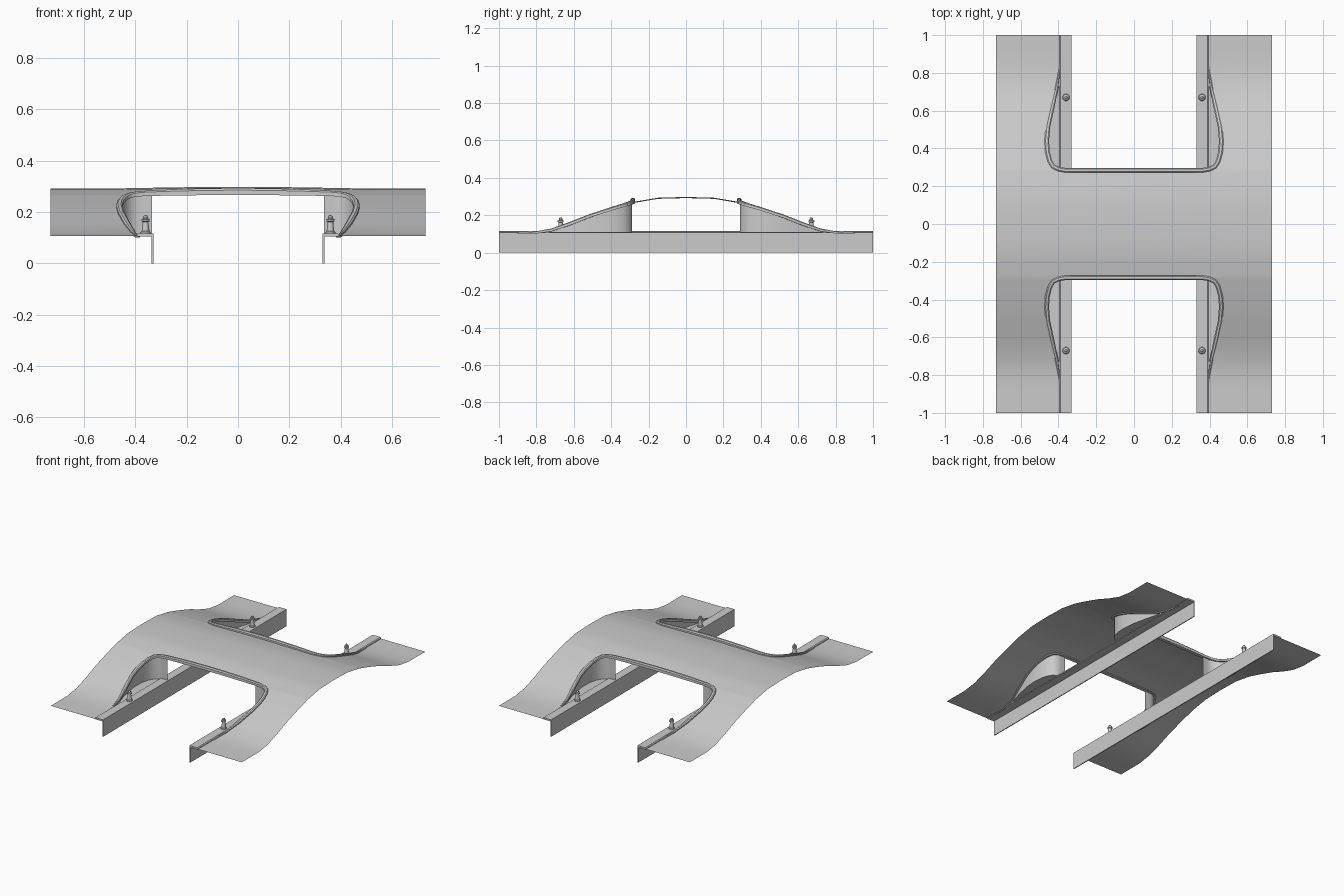
import bpy, math
from mathutils import Vector

if "Cube" in bpy.data.objects:
    bpy.data.objects.remove(bpy.data.objects["Cube"])

PROFILE = [(0, .292), (.15, .288), (.28, .266), (.4, .232), (.53, .19),
           (.64, .146), (.74, .115), (.8, .107), (1.01, .107)]
# plan of the cutout edge, from the cross panel round the corner to the end
EDGE = [(.36, .272), (.405, .28), (.437, .297), (.457, .33), (.470, .38), (.474, .44),
        (.467, .52), (.445, .62), (.418, .72), (.398, .82), (.385, .90)]


def height(x, y):
    y = abs(y)
    for (a, za), (b, zb) in zip(PROFILE, PROFILE[1:]):
        if a <= y <= b:
            z = za + (zb - za) * (y - a) / (b - a)
            break
    if y < .3:
        z += .006 * max(0, 1 - (x / .45) ** 2)
    return z


def make(name, verts, faces, angle=35):
    me = bpy.data.meshes.new(name)
    me.from_pydata([tuple(v) for v in verts], [], faces)
    me.validate()
    ob = bpy.data.objects.new(name, me)
    bpy.context.collection.objects.link(ob)
    bpy.ops.object.select_all(action='DESELECT')
    ob.select_set(True)
    bpy.context.view_layer.objects.active = ob
    bpy.ops.object.shade_smooth_by_angle(angle=math.radians(angle))
    return ob


def loft(name, rows, closed=False, caps=False, angle=35):
    n = len(rows[0])
    verts = [v for r in rows for v in r]
    faces = []
    for i in range(len(rows) - 1):
        for j in range(n if closed else n - 1):
            k = (j + 1) % n
            faces.append((i*n + j, i*n + k, (i+1)*n + k, (i+1)*n + j))
    if caps:
        faces += [tuple(range(n))[::-1], tuple((len(rows)-1)*n + j for j in range(n))]
    return make(name, verts, faces, angle)


# cross panel and four sloping side panels, joined into one smooth deck
verts, faces = [], []


def add_grid(rows, flip):
    base, n = len(verts), len(rows[0])
    for r in rows:
        verts.extend(r)
    for i in range(len(rows) - 1):
        for j in range(n - 1):
            a = base + i * n + j
            f = (a, a + 1, a + n + 1, a + n)
            faces.append(f[::-1] if flip else f)


xs = [-.73, -.6, -.48, -.36, -.24, -.12, 0, .12, .24, .36, .48, .6, .73]
ys = [-.272, -.21, -.15, -.08, 0, .08, .15, .21, .272]
add_grid([[(x, y, height(x, y)) for x in xs] for y in ys], False)
for sx in (-1, 1):
    for sy in (-1, 1):
        rows = []
        for xi, y in EDGE + [(.385, 1)]:
            if y == .272:
                cols = [.36, .48, .6, .73]
            else:
                cols = [xi + (.73 - xi) * t for t in (0, .33, .66, 1)]
            rows.append([(sx * x, sy * y, height(x, y)) for x in cols])
        add_grid(rows, sx * sy < 0)
make('deck_panel', verts, faces)

# raised lips, inner walls and well floors, front and back
for sy, label in ((-1, 'front'), (1, 'back')):
    mid = [(-.24, .272), (-.12, .272), (0, .272), (.12, .272), (.24, .272)]
    path = [(-x, y) for x, y in reversed(EDGE)] + mid + EDGE
    rows = []
    for i, (x, y) in enumerate(path):
        p, q = path[max(i - 1, 0)], path[min(i + 1, len(path) - 1)]
        d = Vector((q[0] - p[0], q[1] - p[1])).normalized()
        nrm = Vector((-d.y, d.x))       # points into the cutout
        s = min(1, max(.1, (.9 - y) / .25))
        w = .024 * s
        z = height(x, y)
        top = (.012 + .008 * max(0, 1 - (x / .4) ** 2)) * s
        sec = [(0, -.007), (0, top * .6), (w * .25, top), (w * .75, top), (w, top * .6), (w, -.007)]
        rows.append([(x + nrm.x * o, sy * (y + nrm.y * o), z + h) for o, h in sec])
    loft(label + '_lip', rows, closed=True, caps=True)
    for sx, side in ((-1, 'left'), (1, 'right')):
        wall, floor = [], []
        for x, y in [(.335, .288), (.37, .288)] + [(a - .012, b + .008) for a, b in EDGE[1:9]]:
            wall.append([(sx * x, sy * y, .108), (sx * x, sy * y, max(.11, height(x, y) - .003))])
            floor.append([(sx * min(x, .36), sy * y, .108), (sx * x, sy * y, .108)])
        loft(f'{label}_{side}_wall', wall)
        loft(f'{label}_{side}_floor', floor)

# angle rails
for sx, side in ((-1, 'left'), (1, 'right')):
    sec = [(.330, 0), (.330, .117), (.388, .117), (.394, .112), (.394, .105), (.336, .105), (.336, 0)]
    loft(side + '_rail', [[(sx * x, y, z) for x, z in sec] for y in (-1, 1)], closed=True, caps=True)

# studs, turned from a profile
STUD = [(.019, .115), (.019, .122), (.015, .126), (.011, .158), (.011, .162), (.016, .165),
        (.016, .172), (.009, .175), (.010, .181), (.006, .187), (.001, .188)]
for sx, side in ((-1, 'left'), (1, 'right')):
    for sy, label in ((-1, 'front'), (1, 'back')):
        rows = [[(sx * .36 + r * math.cos(a * math.pi / 8), sy * .67 + r * math.sin(a * math.pi / 8), z)
                 for a in range(16)] for r, z in STUD]
        loft(f'{label}_{side}_stud', rows, closed=True, caps=True)

# consistent outward normals
import bmesh
for ob in bpy.data.objects:
    bm = bmesh.new()
    bm.from_mesh(ob.data)
    bmesh.ops.remove_doubles(bm, verts=bm.verts, dist=.0002)
    bmesh.ops.recalc_face_normals(bm, faces=bm.faces)
    if ob.name == 'deck_panel' and sum(f.normal.z for f in bm.faces) < 0:
        bmesh.ops.reverse_faces(bm, faces=bm.faces)
    bm.to_mesh(ob.data)
    bm.free()
